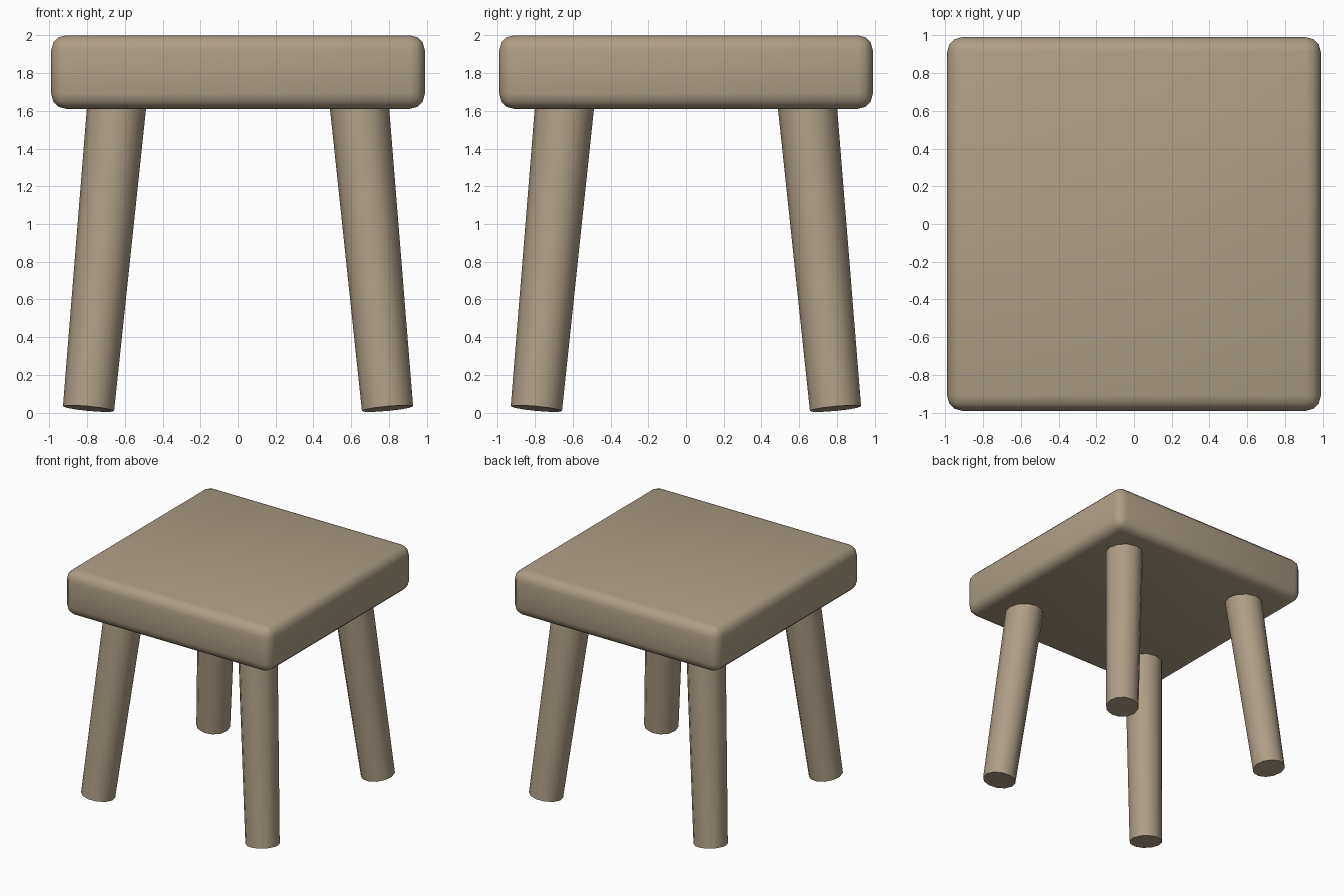
import bpy, math
from mathutils import Vector

if "Cube" in bpy.data.objects:
    bpy.data.objects.remove(bpy.data.objects["Cube"])

wood = bpy.data.materials.new("wood")
wood.diffuse_color = (0.42, 0.34, 0.24, 1)
wood.use_nodes = True
wood.node_tree.nodes["Principled BSDF"].inputs["Base Color"].default_value = wood.diffuse_color


def finish(obj, name, angle):
    obj.name = name
    obj.data.materials.append(wood)
    bpy.ops.object.shade_smooth_by_angle(angle=math.radians(angle))


# Thick square seat with rounded edges
bpy.ops.mesh.primitive_cube_add(size=1, location=(0, 0, 1.805))
seat = bpy.context.object
seat.scale = (1.98, 1.98, 0.39)
bpy.ops.object.transform_apply(location=False, rotation=False, scale=True)
bevel = seat.modifiers.new("rounded_edges", 'BEVEL')
bevel.width = 0.08
bevel.segments = 3
bpy.ops.object.modifier_apply(modifier=bevel.name)
finish(seat, "seat", 50)


# Tapered round leg, splayed outward and sunk slightly into the seat
def leg(name, sx, sy):
    foot = Vector((sx * 0.792, sy * 0.792, 0.022))
    head = Vector((sx * 0.638, sy * 0.638, 1.68))
    axis = head - foot
    bpy.ops.mesh.primitive_cone_add(vertices=12, radius1=0.136, radius2=0.157,
                                    depth=axis.length, location=(foot + head) / 2)
    obj = bpy.context.object
    # Lean toward the seat without twisting around the axis
    obj.rotation_mode = 'QUATERNION'
    obj.rotation_quaternion = Vector((0, 0, 1)).rotation_difference(axis)
    finish(obj, name, 50)


for depth_name, sy in (("front", -1), ("back", 1)):
    for side_name, sx in (("left", -1), ("right", 1)):
        leg(f"{depth_name}_{side_name}_leg", sx, sy)
